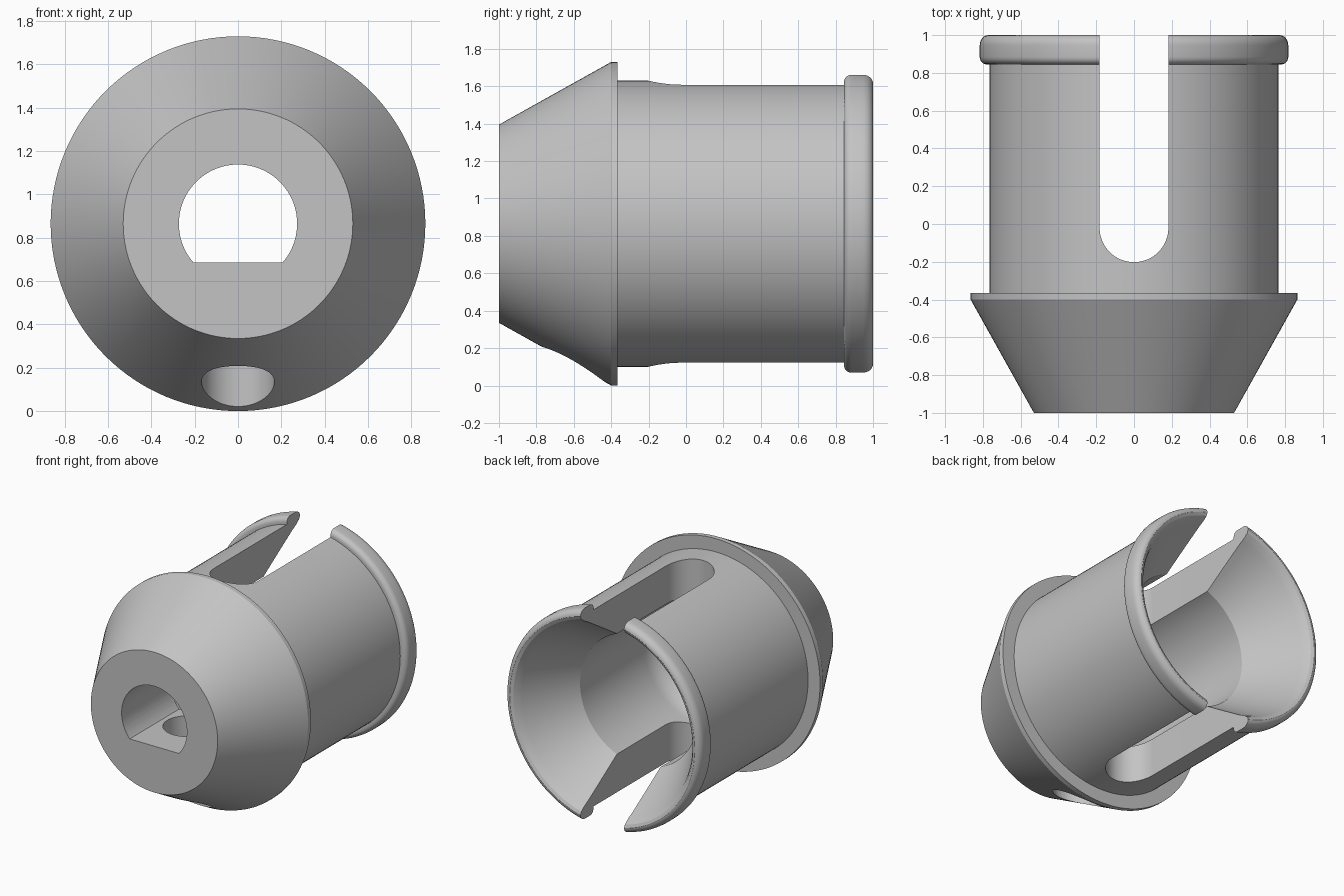
import bpy, bmesh, math
from mathutils import Matrix, Vector

cube = bpy.data.objects.get("Cube")
if cube:
    bpy.data.objects.remove(cube, do_unlink=True)

AXIS_Z = 0.865      # height of the turning axis
BORE, HOLE = 0.49, 0.273

grey = bpy.data.materials.new("plain_grey")
grey.use_nodes = True
colour = (0.55, 0.55, 0.55, 1)
grey.diffuse_color = colour
grey.node_tree.nodes["Principled BSDF"].inputs["Base Color"].default_value = colour


def arc(cx, cy, rx, ry, a0, a1, n):
    """Points on an ellipse arc, angles in degrees."""
    angles = [math.radians(a0 + (a1 - a0) * i / n) for i in range(n + 1)]
    return [(cx + rx * math.cos(a), cy + ry * math.sin(a)) for a in angles]


def make_object(name, bm):
    bmesh.ops.recalc_face_normals(bm, faces=bm.faces)
    mesh = bpy.data.meshes.new(name)
    bm.to_mesh(mesh)
    bm.free()
    mesh.materials.append(grey)
    obj = bpy.data.objects.new(name, mesh)
    bpy.context.collection.objects.link(obj)
    return obj


def prism(name, points, depth):
    """Extrude an outline of 3D points into a closed cutter."""
    bm = bmesh.new()
    face = bm.faces.new([bm.verts.new(p) for p in points])
    new = bmesh.ops.extrude_face_region(bm, geom=[face])["geom"]
    bmesh.ops.translate(bm, vec=Vector(depth),
                        verts=[v for v in new if isinstance(v, bmesh.types.BMVert)])
    obj = make_object(name, bm)
    obj.hide_render = True
    return obj


# Turned body: profile of (radius, y) from the nose round the rim to the bore floor
profile = [(0, -1), (0.53, -1), (0.865, -0.4), (0.865, -0.365), (0.765, -0.365), (0.765, 0.845)]
profile += arc(0.78, 0.885, 0.037, 0.04, -90, 0, 6)
profile += arc(0.772, 0.945, 0.045, 0.055, 0, 90, 6)
profile += [(0.75, 0.99), (0.73, 0.965), (0.714, 0.938), (0.70, 0.91), (BORE, 0.565)]
profile += arc(0.285, -0.2, BORE - 0.285, 0.21, 0, -90, 10)
profile += [(0, -0.41)]

bm = bmesh.new()
verts = [bm.verts.new((0, y, r)) for r, y in profile]
edges = [bm.edges.new(pair) for pair in zip(verts, verts[1:])]
bmesh.ops.spin(bm, geom=verts + edges, cent=(0, 0, 0), axis=(0, 1, 0),
               angle=math.tau, steps=128, use_duplicate=False)
bmesh.ops.remove_doubles(bm, verts=bm.verts, dist=0.0001)
bmesh.ops.translate(bm, verts=bm.verts, vec=(0, 0, AXIS_Z))
body = make_object("slotted_collar", bm)

# D-shaped shaft hole through the nose
flat = math.degrees(math.asin(0.18 / HOLE))
d_outline = [(x, -1.2, z + AXIS_Z) for x, z in arc(0, 0, HOLE, HOLE, -flat, 180 + flat, 64)]
shaft_cutter = prism("shaft_hole_cutter", d_outline, (0, 0.9, 0))

# Round-ended slot through the top and bottom of the sleeve
slot_outline = [(x, y, -0.2) for x, y in arc(0, -0.02, 0.182, 0.182, 180, 360, 32)]
slot_outline += [(0.182, 1.2, -0.2), (-0.182, 1.2, -0.2)]
slot_cutter = prism("slot_cutter", slot_outline, (0, 0, 2.2))

# Set screw hole from the underside into the shaft hole
screw_outline = [(x, y, -0.2) for x, y in arc(0, -0.605, 0.168, 0.168, 0, 354.375, 63)]
screw_cutter = prism("screw_hole_cutter", screw_outline, (0, 0, AXIS_Z + 0.2))

bpy.context.view_layer.objects.active = body
for cutter in (shaft_cutter, slot_cutter, screw_cutter):
    mod = body.modifiers.new(cutter.name, "BOOLEAN")
    mod.operation = "DIFFERENCE"
    mod.solver = "EXACT"
    mod.object = cutter
    bpy.ops.object.modifier_apply(modifier=mod.name)
    bpy.data.objects.remove(cutter, do_unlink=True)

# Smooth turned surfaces with crisp edges
bpy.ops.object.select_all(action="DESELECT")
body.select_set(True)
bpy.ops.object.shade_smooth_by_angle(angle=math.radians(25))
